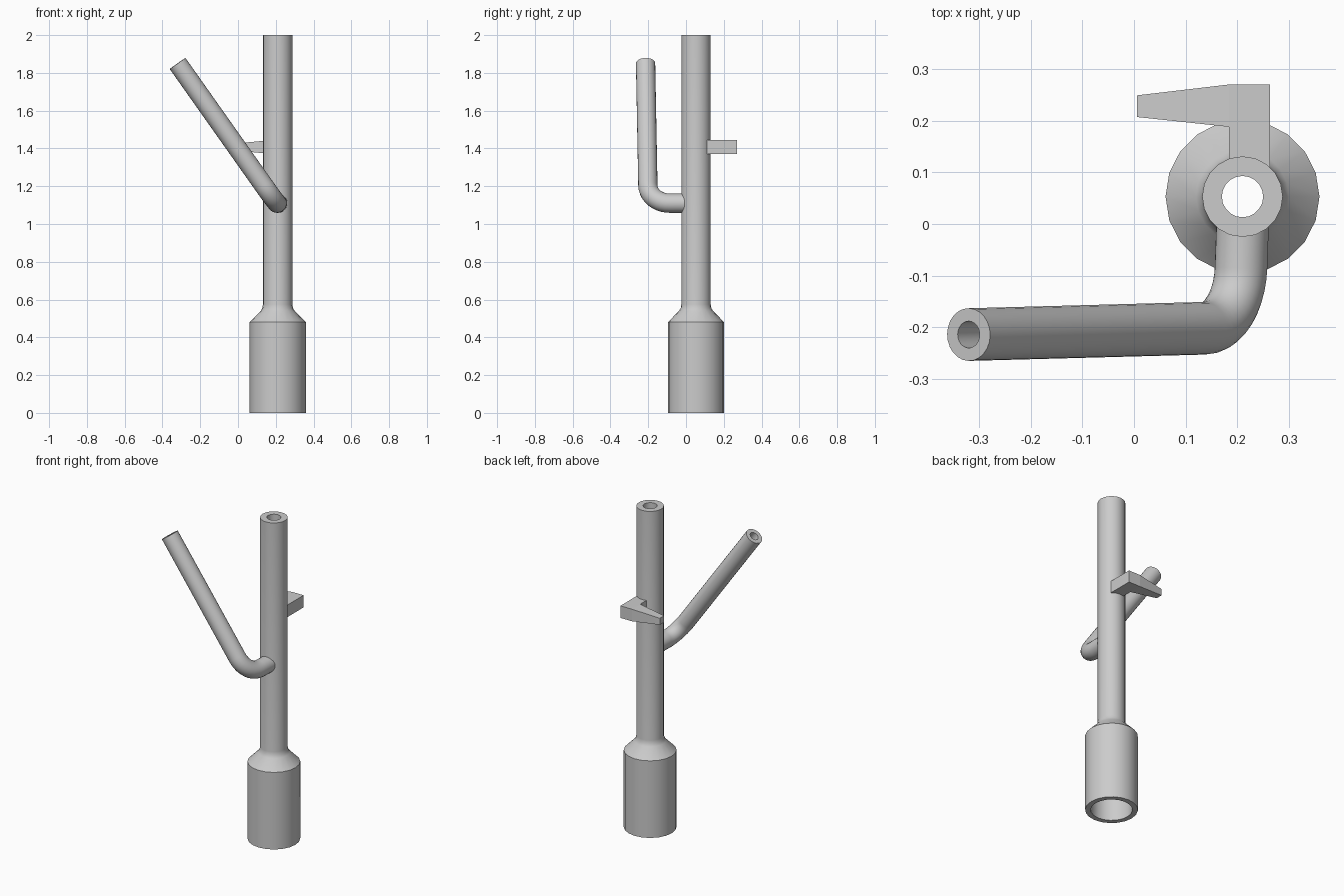
import bpy, bmesh, math
from mathutils import Vector

if "Cube" in bpy.data.objects:
    bpy.data.objects.remove(bpy.data.objects["Cube"])


def add_object(name, bm, smooth_angle=None):
    bmesh.ops.recalc_face_normals(bm, faces=bm.faces)
    mesh = bpy.data.meshes.new(name)
    bm.to_mesh(mesh)
    bm.free()
    ob = bpy.data.objects.new(name, mesh)
    bpy.context.collection.objects.link(ob)
    if smooth_angle:
        bpy.ops.object.select_all(action='DESELECT')
        ob.select_set(True)
        bpy.context.view_layer.objects.active = ob
        bpy.ops.object.shade_smooth_by_angle(angle=math.radians(smooth_angle))
    return ob


def skin_closed(bm, rings):
    """Join a closed sequence of vertex rings with quads."""
    n = len(rings[0])
    for a, b in zip(rings, rings[1:] + rings[:1]):
        for i in range(n):
            j = (i + 1) % n
            bm.faces.new((a[i], a[j], b[j], b[i]))


def ring(bm, c, u, v, r, n):
    return [bm.verts.new(c + r * (u * math.cos(t) + v * math.sin(t)))
            for t in (2 * math.pi * i / n for i in range(n))]


X, Y, Z = Vector((1, 0, 0)), Vector((0, 1, 0)), Vector((0, 0, 1))
AXIS = Vector((0.21, 0.053, 0))

# Upright hollow tube with wide socket: closed (radius, height) profile
profile = [(0.149, 0), (0.149, 0.48), (0.09, 0.54), (0.081, 0.555), (0.078, 0.575),
           (0.078, 2), (0.04, 2), (0.04, 0.56), (0.118, 0.48), (0.118, 0)]
bm = bmesh.new()
skin_closed(bm, [ring(bm, AXIS + Z * z, X, Y, r, 20) for r, z in profile])
add_object("main_tube", bm, 35)

# Bent side pipe: straight stub, circular elbow, long straight run
start = Vector((0.21, -0.005, 1.11))
corner = Vector((0.203, -0.2, 1.11))
end = Vector((-0.32, -0.214, 1.85))
d_in, d_out = (corner - start).normalized(), (end - corner).normalized()
binormal = d_in.cross(d_out).normalized()
turn = d_in.angle(d_out)
tangent_len = 0.115
bend_r = tangent_len / math.tan(turn / 2)
side = binormal.cross(d_in)
p0 = corner - d_in * tangent_len
path = [(start, d_in)]
for i in range(11):
    a = turn * i / 10
    path.append((p0 + bend_r * (d_in * math.sin(a) + side * (1 - math.cos(a))),
                 d_in * math.cos(a) + side * math.sin(a)))
path.append((end, d_out))
bm = bmesh.new()
outer = [ring(bm, c, binormal.cross(t), binormal, 0.051, 24) for c, t in path]
inner = [ring(bm, c, binormal.cross(t), binormal, 0.026, 24) for c, t in path]
skin_closed(bm, outer + inner[::-1])
add_object("side_pipe", bm, 35)

# Hook: square arm from the tube, then a finger tapering to the left
sections = [((0.263, 0.11), (0.184, 0.11), 1.37, 1.445),
            ((0.263, 0.27), (0.184, 0.188), 1.37, 1.445),
            ((0.184, 0.27), (0.184, 0.188), 1.37, 1.445),
            ((0.006, 0.249), (0.006, 0.207), 1.387, 1.428)]
bm = bmesh.new()
loops = []
shared = None
for i, (a, b, lo, hi) in enumerate(sections):
    loops.append([bm.verts.new((*p, z)) for p, z in ((a, lo), (b, lo), (b, hi), (a, hi))])
for a, b in zip(loops, loops[1:]):
    for i in range(4):
        j = (i + 1) % 4
        bm.faces.new((a[i], a[j], b[j], b[i]))
bm.faces.new(loops[0])
bm.faces.new(loops[-1])
bmesh.ops.remove_doubles(bm, verts=bm.verts, dist=0.0001)
add_object("hook", bm)
